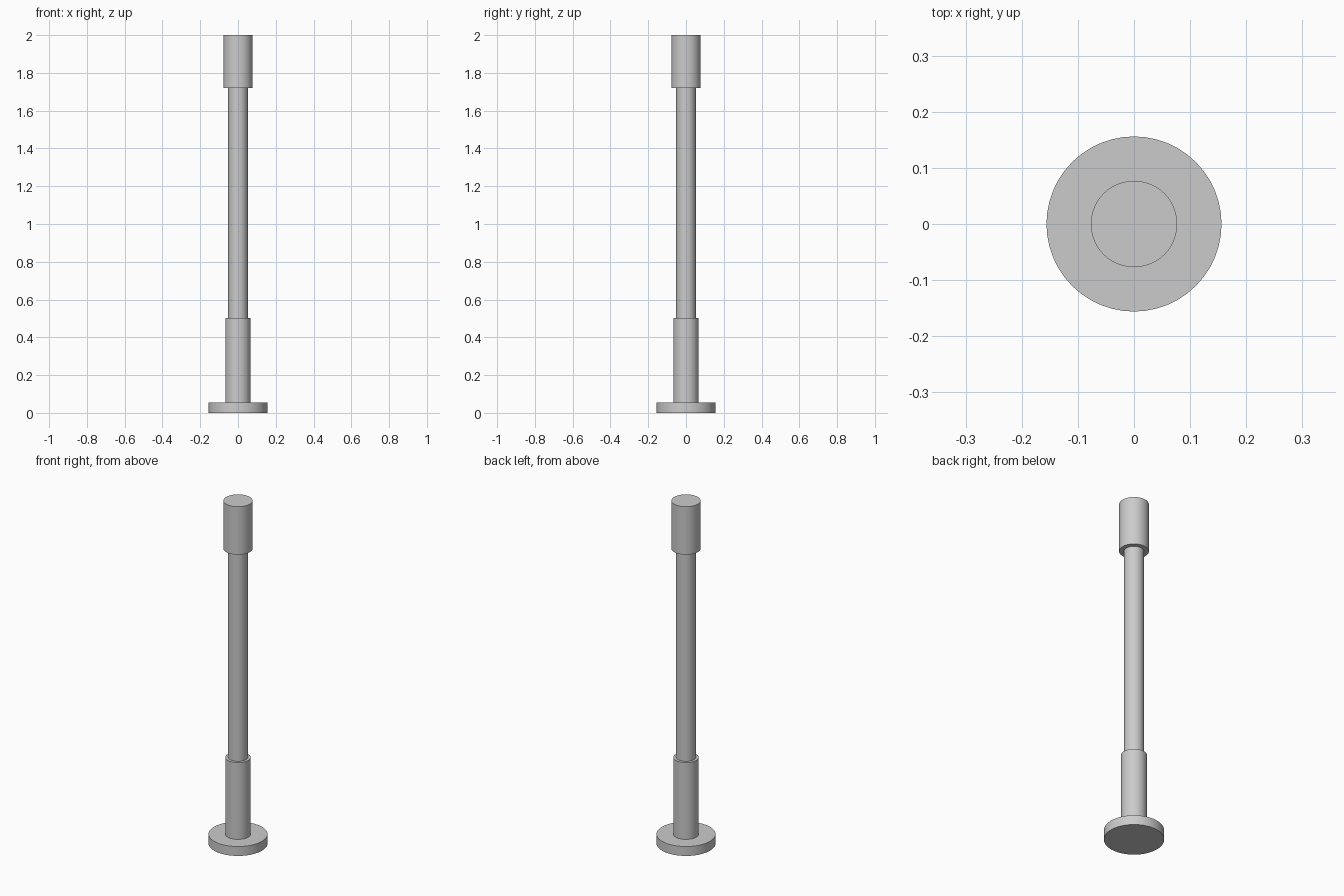
import bpy
import math

if "Cube" in bpy.data.objects:
    bpy.data.objects.remove(bpy.data.objects["Cube"])


def cylinder(name, radius, z0, z1, sides=48):
    bpy.ops.mesh.primitive_cylinder_add(
        vertices=sides, radius=radius, depth=z1 - z0,
        location=(0, 0, (z0 + z1) / 2))
    ob = bpy.context.object
    ob.name = name
    bpy.ops.object.shade_smooth_by_angle(angle=math.radians(30))
    return ob


# Floor plate, lower sleeve, slim shaft and top cap, stacked upward
cylinder("base_plate", 0.156, 0.0, 0.055)
cylinder("lower_sleeve", 0.067, 0.055, 0.503)
cylinder("shaft", 0.052, 0.503, 1.72)
cylinder("top_cap", 0.077, 1.72, 2.0)
